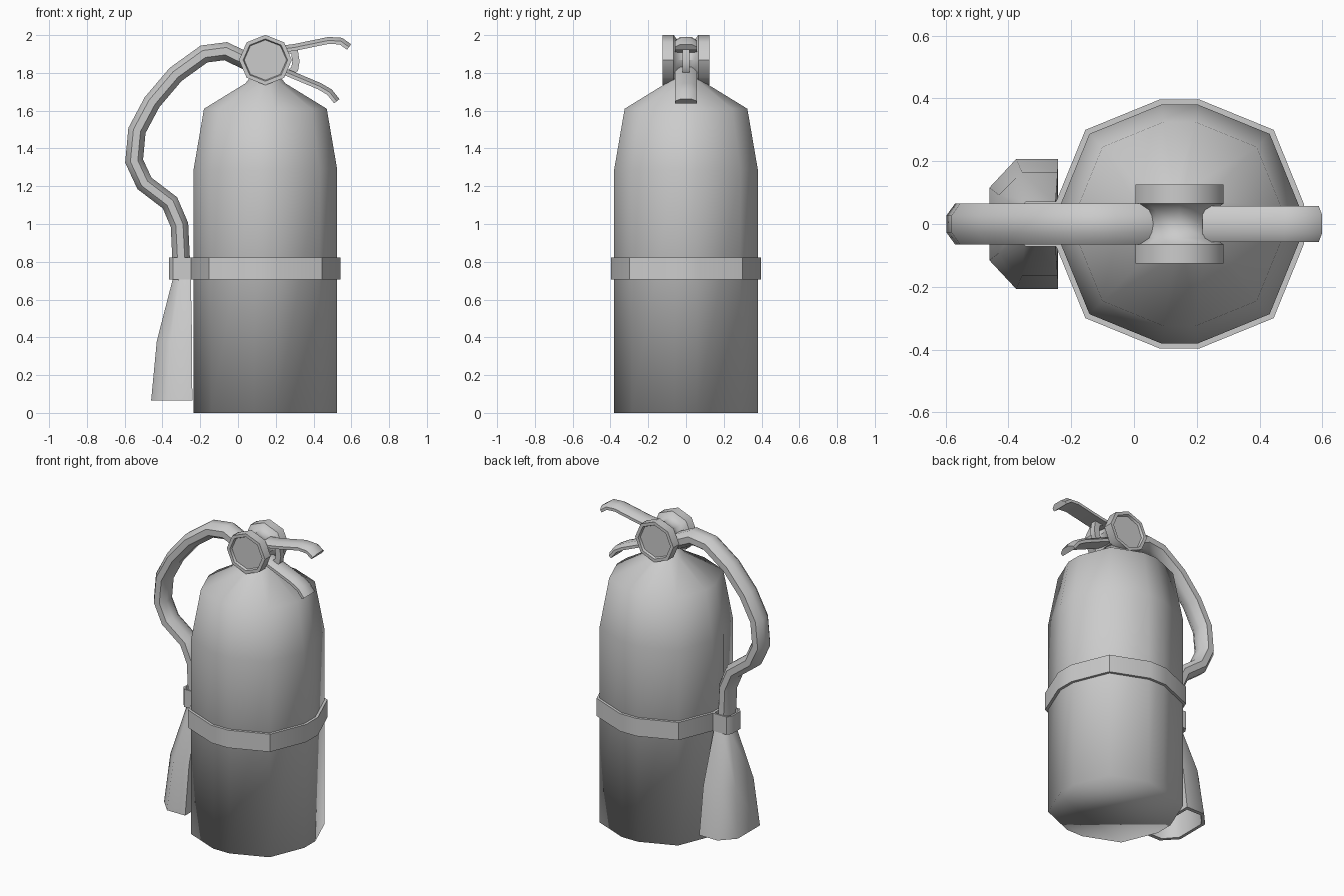
import bpy, bmesh, math
from mathutils import Vector

if "Cube" in bpy.data.objects:
    bpy.data.objects.remove(bpy.data.objects["Cube"])

CX = 0.145  # axis of the tank


def loft(name, rings, caps=(True, True), closed=False, angle=40):
    """Skin a list of equal-length vertex rings."""
    bm = bmesh.new()
    vs = [[bm.verts.new(p) for p in r] for r in rings]
    n = len(rings[0])
    pairs = list(zip(vs, vs[1:])) + ([(vs[-1], vs[0])] if closed else [])
    for a, b in pairs:
        for i in range(n):
            j = (i + 1) % n
            bm.faces.new((a[i], a[j], b[j], b[i]))
    if not closed:
        if caps[0]:
            bm.faces.new(vs[0][::-1])
        if caps[1]:
            bm.faces.new(vs[-1])
    bmesh.ops.recalc_face_normals(bm, faces=bm.faces)
    me = bpy.data.meshes.new(name)
    bm.to_mesh(me)
    bm.free()
    ob = bpy.data.objects.new(name, me)
    bpy.context.collection.objects.link(ob)
    bpy.ops.object.select_all(action='DESELECT')
    ob.select_set(True)
    bpy.context.view_layer.objects.active = ob
    bpy.ops.object.shade_smooth_by_angle(angle=math.radians(angle))
    return ob


def tank_ring(r, z):
    """Octagon whose four axis corners are cut: 12 sides."""
    s, d = 0.155, 0.755
    q = [(1, s), (d, d), (s, 1)]
    pts = []
    for k in range(4):
        for x, y in q:
            for _ in range(k):
                x, y = -y, x
            pts.append((CX + r * x, r * y, z))
    return pts


def sweep(name, path, section, angle=50):
    """Sweep a (y, normal) section along a path of (x, z) points."""
    P = [Vector(p) for p in path]
    rings = []
    for i, p in enumerate(P):
        ins = (p - P[i - 1]).normalized() if i else (P[1] - p).normalized()
        out = (P[i + 1] - p).normalized() if i < len(P) - 1 else ins
        t = (ins + out).normalized()
        m = 1 / max(0.7, t.dot(ins))
        nx, nz = -t.y * m, t.x * m
        rings.append([(p.x + nx * v, u, p.y + nz * v) for u, v in section])
    return loft(name, rings, angle=angle)


# tank
loft("tank", [tank_ring(r, z) for r, z in
              [(0.38, 0), (0.38, 1.29), (0.325, 1.61), (0.105, 1.745), (0.07, 1.79)]], angle=180)

# strap around the tank
loft("strap", [tank_ring(r, z) for r, z in
               [(0.397, 0.705), (0.397, 0.822), (0.372, 0.822), (0.372, 0.705)]], closed=True)

# clip that holds the hose on the strap
half = [(-0.23, 0.072), (-0.345, 0.072), (-0.366, 0.045)]
inner = [(-0.23, 0.06), (-0.338, 0.06), (-0.354, 0.04)]
u_shape = (half + [(x, -y) for x, y in half[::-1]]
           + inner and half + [(x, -y) for x, y in half[::-1]] + [(x, -y) for x, y in inner] + inner[::-1])
loft("hose_clip", [[(x, y, z) for x, y in u_shape] for z in (0.705, 0.822)])

# valve head: waisted octagonal spool lying along y, with recessed ends
spool = [(-0.11, 0.112), (-0.125, 0.118), (-0.125, 0.14), (-0.065, 0.14), (-0.045, 0.11), (0, 0.1)]
spool += [(-y, r) for y, r in spool[-2::-1]]
loft("valve_head", [[(CX + r * math.cos(a * math.pi / 4), y, 1.868 + r * 0.95 * math.sin(a * math.pi / 4))
                     for a in range(8)] for y, r in spool], angle=46)

# hose
tube = [(0.065 * math.cos(a * math.pi / 4 + math.pi / 8) / math.cos(math.pi / 8),
         0.05 * math.sin(a * math.pi / 4 + math.pi / 8) / math.cos(math.pi / 8)) for a in range(8)]
sweep("hose", [(0.06, 1.855), (-0.065, 1.915), (-0.18, 1.9), (-0.33, 1.792), (-0.455, 1.645),
               (-0.535, 1.495), (-0.55, 1.333), (-0.495, 1.215), (-0.36, 1.112), (-0.31, 0.995),
               (-0.295, 0.69)], [(u, v * 0.93) for u, v in tube])


# nozzle: half-octagon horn, flat towards the tank, open below
def horn(xr, xl, w, z):
    c = xl + (xr - xl) * 0.39
    return [(xr, w, z), (c, w, z), (xl, w * 0.56, z), (xl, -w * 0.56, z), (c, -w, z), (xr, -w, z)]


loft("nozzle", [horn(-0.25, -0.345, 0.065, 0.71), horn(-0.243, -0.43, 0.165, 0.38),
                horn(-0.242, -0.46, 0.207, 0.065), horn(-0.262, -0.44, 0.182, 0.065),
                horn(-0.262, -0.42, 0.15, 0.3)], angle=50)

# squeeze levers and the link between them
grip = [(-0.058, -0.018), (0.058, -0.018), (0.058, 0.0), (0.03, 0.018), (-0.03, 0.018), (-0.058, 0.0)]
sweep("upper_lever", [(0.22, 1.925), (0.3, 1.935), (0.48, 1.972), (0.545, 1.968), (0.588, 1.937)], grip)
sweep("lower_lever", [(0.2, 1.825), (0.28, 1.793), (0.43, 1.73), (0.485, 1.698), (0.523, 1.65)], grip)
bar = [(-0.019, -0.019), (0.019, -0.019), (0.019, 0.019), (-0.019, 0.019)]
sweep("lever_link", [(0.27, 1.925), (0.299, 1.913), (0.307, 1.86), (0.3, 1.82), (0.27, 1.795)], bar)
